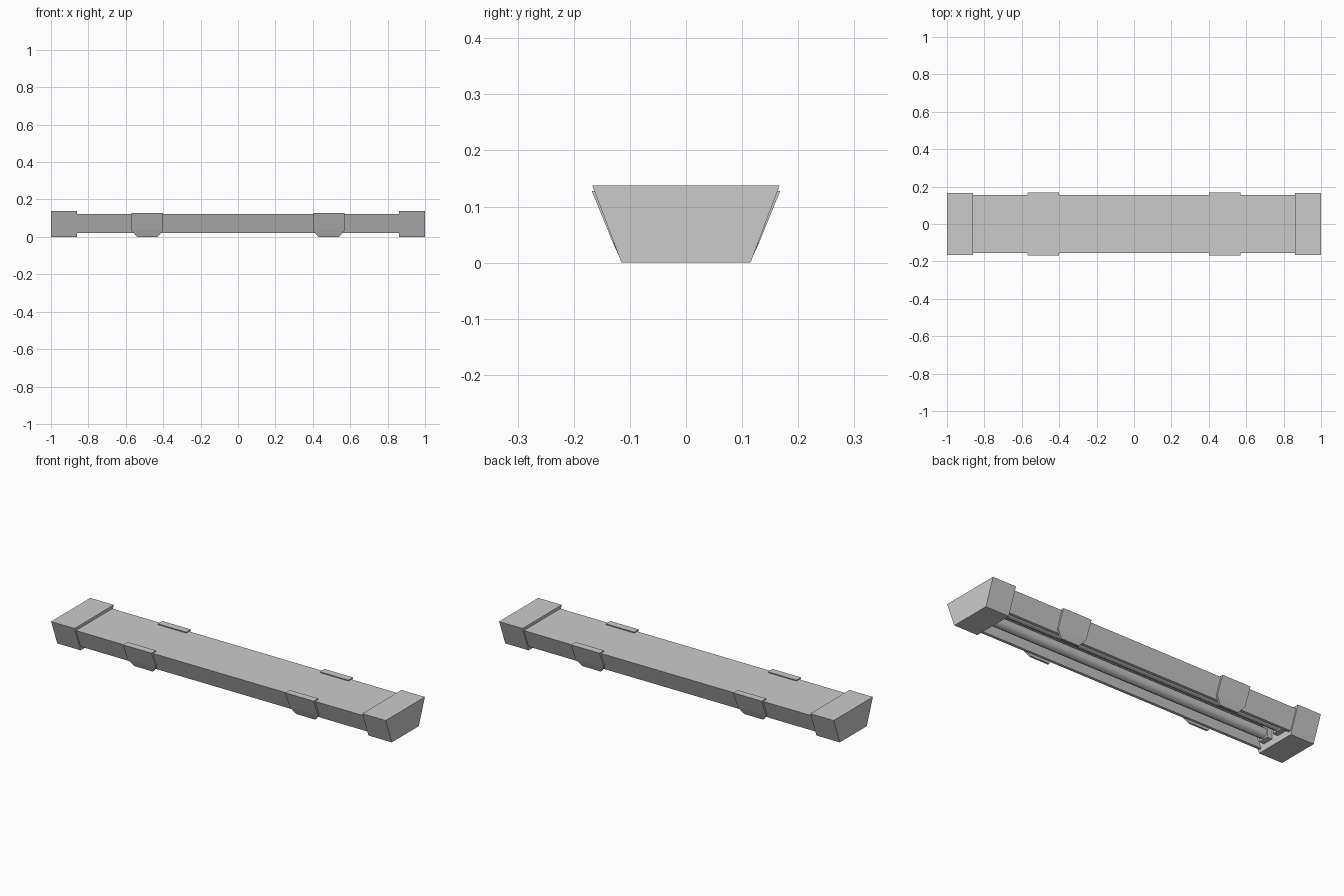
import bpy, bmesh, math

if "Cube" in bpy.data.objects:
    bpy.data.objects.remove(bpy.data.objects["Cube"])


def make_object(name, bm):
    bmesh.ops.recalc_face_normals(bm, faces=bm.faces)
    mesh = bpy.data.meshes.new(name)
    bm.to_mesh(mesh)
    bm.free()
    ob = bpy.data.objects.new(name, mesh)
    bpy.context.collection.objects.link(ob)
    return ob


def loft(name, rings):
    """Closed solid through rings of equal point count."""
    bm = bmesh.new()
    loops = [[bm.verts.new(p) for p in ring] for ring in rings]
    n = len(loops[0])
    for a, b in zip(loops, loops[1:]):
        for i in range(n):
            j = (i + 1) % n
            bm.faces.new((a[i], a[j], b[j], b[i]))
    bm.faces.new(loops[0])
    bm.faces.new(loops[-1])
    return make_object(name, bm)


def extrude_x(name, profile, x0, x1):
    return loft(name, [[(x, y, z) for y, z in profile] for x in (x0, x1)])


# Channel-shaped housing, open underneath
half = [(0.155, 0.122), (0.115, 0.02), (0.100, 0.02), (0.136, 0.11)]
profile = half + [(-y, z) for y, z in reversed(half)]
extrude_x("housing", profile, -0.88, 0.88)

# Solid tapered end caps
cap = [(-0.115, 0), (0.115, 0), (0.167, 0.138), (-0.167, 0.138)]
for s, side in ((-1, "left"), (1, "right")):
    extrude_x("end_cap_" + side, cap, s * 0.86, s * 1.0)

# Side clips: tapered tab plus a flange folded over the top
levels = [(0.104, 0.114, 0.0, 0.055), (0.117, 0.130, 0.035, 0.085),
          (0.155, 0.168, 0.128, 0.085)]
for x in (-0.485, 0.485):
    for s in (-1, 1):
        rings = [[(x - w, s * a, z), (x + w, s * a, z),
                  (x + w, s * b, z), (x - w, s * b, z)]
                 for a, b, z, w in levels]
        loft("clip_tab", rings)
        flange = [(s * 0.132, 0.118), (s * 0.129, 0.128),
                  (s * 0.168, 0.128), (s * 0.162, 0.115)]
        extrude_x("clip_flange", flange, x - 0.085, x + 0.085)

# Two lamp tubes with sockets inside the channel
for y in (-0.05, 0.05):
    bpy.ops.mesh.primitive_cylinder_add(
        vertices=12, radius=0.028, depth=1.74, location=(0, y, 0.068),
        rotation=(0, math.pi / 2, 0))
    bpy.context.object.name = "lamp_tube"
    bpy.ops.object.shade_smooth_by_angle()
    for s in (-1, 1):
        socket = [(y - 0.03, 0.035), (y + 0.03, 0.035),
                  (y + 0.03, 0.112), (y - 0.03, 0.112)]
        extrude_x("lamp_socket", socket, s * 0.83, s * 0.865)
